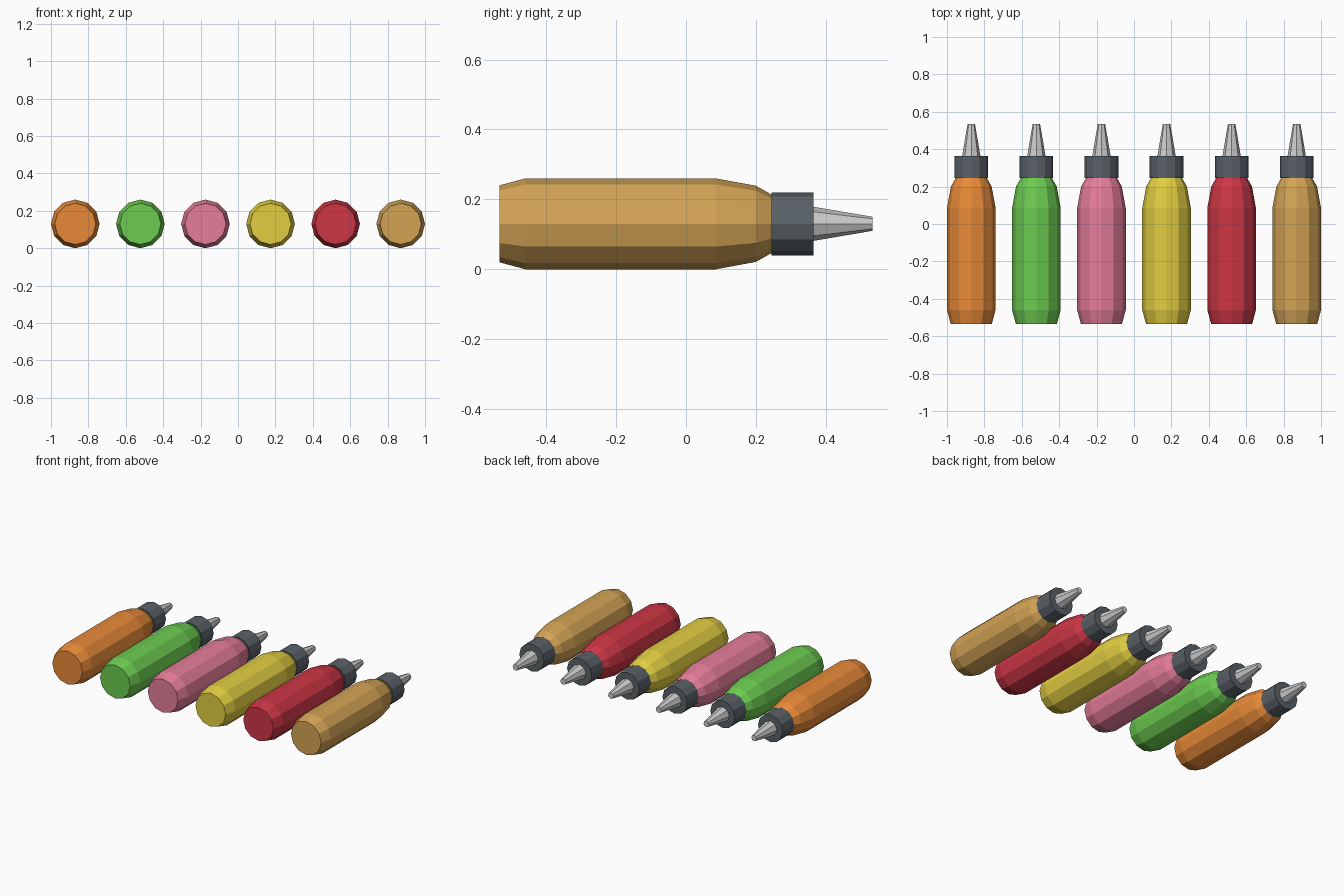
import bpy, bmesh
from math import cos, sin, tau

if "Cube" in bpy.data.objects:
    bpy.data.objects.remove(bpy.data.objects["Cube"])

AXIS_Z = 0.13      # height of each bottle's centre line
SPACING = 0.348


def material(name, hex_code):
    rgb = [int(hex_code[i:i + 2], 16) / 255 for i in (0, 2, 4)]
    linear = [c / 12.92 if c <= 0.04045 else ((c + 0.055) / 1.055) ** 2.4 for c in rgb]
    mat = bpy.data.materials.new(name)
    mat.diffuse_color = (*linear, 1)
    mat.use_nodes = True
    mat.node_tree.nodes["Principled BSDF"].inputs["Base Color"].default_value = mat.diffuse_color
    return mat


def turned(name, profile, sides, x, mat):
    """Capped, flat-shaded lathe along y from (y, radius) pairs."""
    bm = bmesh.new()
    rings = [[bm.verts.new((r * cos(tau * i / sides), y, r * sin(tau * i / sides)))
              for i in range(sides)] for y, r in profile]
    for a, b in zip(rings, rings[1:]):
        for i in range(sides):
            j = (i + 1) % sides
            bm.faces.new((a[i], a[j], b[j], b[i]))
    bm.faces.new(rings[0])
    bm.faces.new(rings[-1])
    bmesh.ops.recalc_face_normals(bm, faces=bm.faces)
    mesh = bpy.data.meshes.new(name)
    bm.to_mesh(mesh)
    bm.free()
    mesh.materials.append(mat)
    obj = bpy.data.objects.new(name, mesh)
    obj.location = (x, 0, AXIS_Z)
    bpy.context.collection.objects.link(obj)
    return obj


BODY = [(-0.534, 0.11), (-0.459, 0.13), (0.085, 0.13), (0.2, 0.109), (0.246, 0.083)]
COLLAR = [(0.245, 0.09), (0.364, 0.09)]
NOZZLE = [(0.363, 0.049), (0.534, 0.02)]

COLOURS = [("orange", "E88A38"), ("green", "6CCB50"), ("pink", "E57D9A"),
           ("yellow", "E2CE42"), ("red", "CC3645"), ("tan", "D3A355")]

collar_mat = material("dark_grey", "5A6167")
nozzle_mat = material("light_grey", "CCCCC8")

# Row of six bottles lying on their sides, nozzles towards the back
for k, (colour, code) in enumerate(COLOURS):
    x = (k - 2.5) * SPACING
    turned(colour + "_bottle_body", BODY, 12, x, material(colour, code))
    turned(colour + "_bottle_collar", COLLAR, 12, x, collar_mat)
    turned(colour + "_bottle_nozzle", NOZZLE, 8, x, nozzle_mat)
